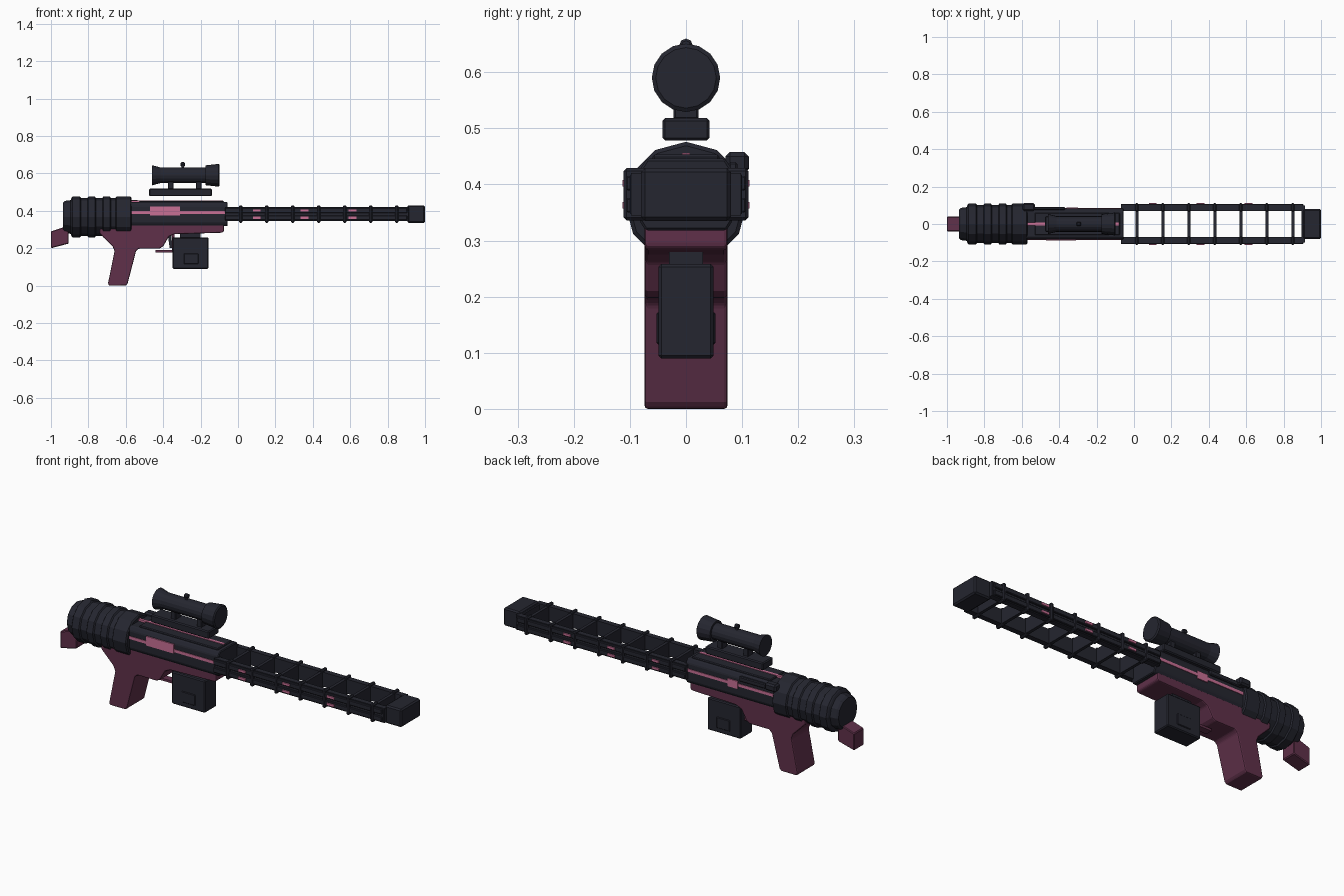
import bpy, bmesh, math
from mathutils import Vector

if "Cube" in bpy.data.objects:
    bpy.data.objects.remove(bpy.data.objects["Cube"], do_unlink=True)


def material(name, rgb):
    m = bpy.data.materials.new(name)
    m.use_nodes = True
    m.diffuse_color = (*rgb, 1)
    m.node_tree.nodes["Principled BSDF"].inputs["Base Color"].default_value = (*rgb, 1)
    return m


DARK = material("dark gunmetal", (0.018, 0.019, 0.029))
PLUM = material("plum", (0.115, 0.03, 0.068))
PINK = material("pink", (0.58, 0.16, 0.30))


def finish(name, bm, mat, bevel=0, segments=1):
    bmesh.ops.recalc_face_normals(bm, faces=bm.faces)
    me = bpy.data.meshes.new(name)
    bm.to_mesh(me)
    bm.free()
    me.materials.append(mat)
    ob = bpy.data.objects.new(name, me)
    bpy.context.collection.objects.link(ob)
    if bevel:
        mod = ob.modifiers.new("Bevel", "BEVEL")
        mod.width, mod.segments = bevel, segments
        mod.limit_method = "ANGLE"
    return ob


def prism(name, points, a, b, axis, mat, bevel=0, segments=1):
    """Extrude a profile from a to b: (x, z) along y, or (y, z) along x."""
    bm = bmesh.new()
    place = (lambda p, t: (p[0], t, p[1])) if axis == "y" else (lambda p, t: (t, *p))
    face = bm.faces.new([bm.verts.new(place(p, a)) for p in points])
    side = bmesh.ops.extrude_face_region(bm, geom=[face])["geom"]
    shift = Vector((0, b - a, 0) if axis == "y" else (b - a, 0, 0))
    bmesh.ops.translate(bm, vec=shift, verts=[v for v in side if isinstance(v, bmesh.types.BMVert)])
    return finish(name, bm, mat, bevel, segments)


def box(name, x, y, z, mat, bevel=0):
    profile = [(x[0], z[0]), (x[1], z[0]), (x[1], z[1]), (x[0], z[1])]
    return prism(name, profile, y[0], y[1], "y", mat, bevel)


def both_sides(name, x, y, z, mat, bevel=0):
    box("right_" + name, x, (-y[1], -y[0]), z, mat, bevel)
    box("left_" + name, x, y, z, mat, bevel)


def lathe(name, profile, z, sides, mat):
    """Revolve (x, radius) pairs around a lengthwise axis at height z."""
    bm = bmesh.new()
    rings = []
    for x, r in profile:
        angles = [2 * math.pi * i / sides for i in range(sides)]
        rings.append([bm.verts.new((x, r * math.sin(t), z + r * math.cos(t))) for t in angles])
    for lo, hi in zip(rings, rings[1:]):
        for i in range(sides):
            j = (i + 1) % sides
            bm.faces.new((lo[i], lo[j], hi[j], hi[i]))
    bm.faces.new(rings[0])
    bm.faces.new(rings[-1])
    return finish(name, bm, mat)


# Ribbed rear drum
drum = [(-0.935, 0.078), (-0.925, 0.086), (-0.895, 0.09)]
for start, end in ((-0.885, -0.845), (-0.80, -0.765), (-0.72, -0.685), (-0.65, -0.575)):
    drum += [(start - 0.005, 0.102), (start, 0.109), (end, 0.109), (end + 0.005, 0.102)]
lathe("rear_drum", drum, 0.367, 12, DARK)

# Shoulder pad
prism("shoulder_pad", [(-1, 0.2), (-0.905, 0.225), (-0.905, 0.32), (-0.94, 0.31), (-1, 0.29)],
      -0.04, 0.04, "y", PLUM, 0.004)

# Receiver with chamfered cross-section and a raised cover
half = [(0.072, 0.318), (0.083, 0.335), (0.083, 0.425), (0.07, 0.446)]
section = half + [(-y, z) for y, z in reversed(half)]
prism("receiver", section, -0.6, -0.055, "x", DARK, 0.004)
box("receiver_cover", (-0.53, -0.075), (-0.06, 0.06), (0.44, 0.453), DARK, 0.004)

# Pink inlays on the receiver
both_sides("receiver_stripe", (-0.575, -0.07), (0.08, 0.086), (0.383, 0.398), PINK)
box("right_panel", (-0.47, -0.31), (-0.088, -0.08), (0.376, 0.424), PINK)
box("left_panel", (-0.36, -0.30), (0.08, 0.088), (0.37, 0.41), PINK)
box("top_stripe", (-0.575, -0.08), (-0.007, 0.007), (0.446, 0.456), PINK)

# Bolt
box("bolt_bar", (-0.56, -0.37), (0.075, 0.092), (0.415, 0.44), DARK, 0.004)
box("bolt_knob", (-0.595, -0.53), (0.07, 0.112), (0.42, 0.458), DARK, 0.008)

# Plum lower body and pistol grip in one profile
grip = [(-0.075, 0.335), (-0.075, 0.29), (-0.085, 0.283), (-0.34, 0.275), (-0.37, 0.262),
        (-0.40, 0.21), (-0.42, 0.198), (-0.53, 0.198), (-0.545, 0.185), (-0.59, 0.012),
        (-0.60, 0), (-0.69, 0), (-0.695, 0.012), (-0.66, 0.185), (-0.67, 0.21),
        (-0.74, 0.28), (-0.74, 0.335)]
prism("grip_body", grip, -0.074, 0.074, "y", PLUM, 0.009, 2)

# Trigger and its guard
box("guard_bottom", (-0.44, -0.34), (-0.018, 0.018), (0.178, 0.19), PLUM)
box("guard_front", (-0.352, -0.34), (-0.018, 0.018), (0.178, 0.28), PLUM)
prism("trigger", [(-0.375, 0.27), (-0.355, 0.27), (-0.353, 0.2), (-0.365, 0.2)],
      -0.01, 0.01, "y", DARK)

# Magazine with side plates
box("magazine", (-0.35, -0.157), (-0.049, 0.049), (0.09, 0.258), DARK, 0.005)
both_sides("magazine_plate", (-0.29, -0.212), (0.046, 0.053), (0.115, 0.172), DARK, 0.003)
box("magazine_neck", (-0.31, -0.20), (-0.03, 0.03), (0.25, 0.285), DARK)

# Twin rails: a core with two raised bars on each side
both_sides("rail_core", (-0.07, 0.915), (0.07, 0.098), (0.345, 0.42), DARK)
for level, z in (("lower", 0.363), ("upper", 0.402)):
    both_sides(level + "_rail_bar", (-0.07, 0.905), (0.09, 0.107), (z - 0.013, z + 0.013), DARK, 0.003)
    for x in (0.1, 0.355, 0.612):
        both_sides(level + "_rail_light", (x - 0.021, x + 0.021), (0.105, 0.113), (z - 0.006, z + 0.006), PINK)

# Cross plates between the rails, with clamps over them
for i in range(7):
    x = 0.015 + i * 0.139
    box("cross_plate", (x - 0.008, x + 0.008), (-0.075, 0.075), (0.345, 0.42), DARK)
    both_sides("rail_clamp", (x - 0.009, x + 0.009), (0.066, 0.111), (0.336, 0.429), DARK, 0.005)

# Muzzle block
box("muzzle", (0.905, 1), (-0.08, 0.08), (0.335, 0.429), DARK, 0.007)
box("muzzle_collar", (0.895, 0.915), (-0.1, 0.1), (0.345, 0.42), DARK, 0.004)

# Scope, mount and adjustment knob
box("scope_base", (-0.475, -0.14), (-0.042, 0.042), (0.478, 0.518), DARK, 0.005)
lathe("scope", [(-0.46, 0.054), (-0.415, 0.042), (-0.175, 0.042), (-0.175, 0.053),
                (-0.103, 0.061), (-0.098, 0.054)], 0.59, 16, DARK)
for x in (-0.36, -0.21):
    box("scope_foot", (x - 0.015, x + 0.015), (-0.022, 0.022), (0.516, 0.56), DARK, 0.003)
lathe("scope_knob", [(-0.307, 0.008), (-0.303, 0.012), (-0.288, 0.012), (-0.284, 0.008)], 0.648, 8, DARK)
box("scope_knob_stem", (-0.301, -0.289), (-0.006, 0.006), (0.62, 0.648), DARK)
